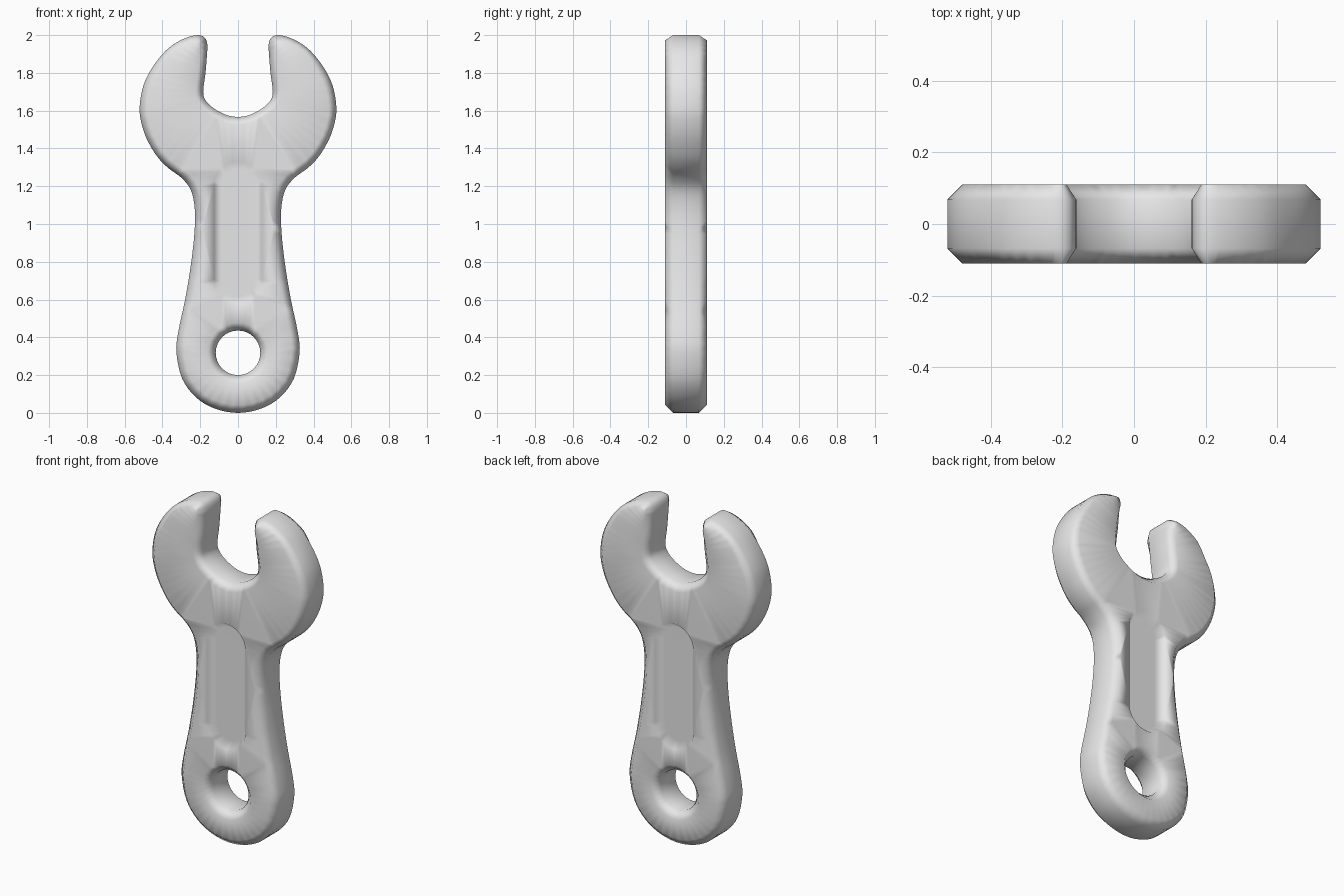
import bpy, bmesh, math
from mathutils import Vector

default = bpy.data.objects.get("Cube")
if default:
    bpy.data.objects.remove(default, do_unlink=True)

HALF_DEPTH = 0.11   # half thickness of the tool
CHAMFER = 0.042     # width and depth of the edge chamfer

# Right half of the silhouette, from the bottom up to the middle of the jaw
HALF = [(0, 0), (.12, .022), (.22, .08), (.295, .18), (.326, .32), (.316, .43),
        (.28, .6), (.25, .78), (.231, .95), (.229, 1.08), (.25, 1.18),
        (.3, 1.245), (.37, 1.297), (.43, 1.36), (.485, 1.455), (.515, 1.55),
        (.52, 1.63), (.5, 1.735), (.453, 1.83), (.38, 1.92), (.3, 1.975),
        (.22, 2), (.178, 1.988), (.162, 1.95), (.164, 1.9), (.172, 1.8),
        (.184, 1.7), (.17, 1.652), (.125, 1.61), (.06, 1.577), (0, 1.567)]


def smooth_loop(points, steps=4):
    """Closed Catmull-Rom curve through the points."""
    pts = [Vector(p) for p in points]
    n, out = len(pts), []
    for i in range(n):
        a, b, c, d = (pts[(i + k) % n] for k in (-1, 0, 1, 2))
        for s in range(steps):
            t = s / steps
            p = (2 * b + (c - a) * t + (2 * a - 5 * b + 4 * c - d) * t * t
                 + (3 * b - a - 3 * c + d) * t ** 3) / 2
            out.append(Vector((p.x, min(max(p.y, 0), 2))))
    return out


def pill_loop(radius, low, high, segments=16):
    """Two half circles joined by straight sides; a circle if low equals high."""
    out = []
    for centre, start in ((high, 0), (low, math.pi)):
        last = segments + (1 if high > low else 0)
        for i in range(last):
            a = start + math.pi * i / segments
            out.append(Vector((radius * math.cos(a), centre + radius * math.sin(a))))
    return out


def inset(points, amount):
    """Offset a counter-clockwise loop to its left; amount depends on height."""
    n, out = len(points), []
    for i, p in enumerate(points):
        t = (points[(i + 1) % n] - points[i - 1]).normalized()
        out.append(p + Vector((-t.y, t.x)) * amount(p.y))
    return out


def ring(bm, points, y):
    return [bm.verts.new((p.x, y, p.y)) for p in points]


def bridge(bm, a, b):
    n = len(a)
    for i in range(n):
        j = (i + 1) % n
        bm.faces.new((a[i], a[j], b[j], b[i]))


def loop_edges(bm, verts):
    return [bm.edges.get((v, verts[i - 1])) for i, v in enumerate(verts)]


def edge_chamfer(z):
    # The chamfer narrows on the thin jaw tips
    return CHAMFER - 0.015 * min(max((z - 1.84) / 0.08, 0), 1)


outline = smooth_loop(HALF + [(-x, z) for x, z in reversed(HALF[1:-1])])
outline_face = inset(outline, edge_chamfer)
hole = pill_loop(0.118, 0.318, 0.318)
hole_face = pill_loop(0.118 + CHAMFER, 0.318, 0.318)
slot_face = pill_loop(0.126, 0.706, 1.204)
slot_floor = pill_loop(0.09, 0.706, 1.204)

bm = bmesh.new()
walls = []
for side in (-1, 1):
    face_y, wall_y = side * HALF_DEPTH, side * (HALF_DEPTH - CHAMFER)
    cap_edges, side_walls = [], []
    # Chamfers of the outer edge and of the hanging hole
    for wall_pts, face_pts in ((outline, outline_face), (hole, hole_face)):
        wall, rim = ring(bm, wall_pts, wall_y), ring(bm, face_pts, face_y)
        bridge(bm, wall, rim)
        cap_edges += loop_edges(bm, rim)
        side_walls.append(wall)
    # Recessed handle slot
    rim, floor = ring(bm, slot_face, face_y), ring(bm, slot_floor, wall_y)
    bridge(bm, rim, floor)
    cap_edges += loop_edges(bm, rim)
    bm.faces.new(floor)
    # Flat face around the openings
    bmesh.ops.triangle_fill(bm, use_beauty=True, edges=cap_edges, normal=(0, side, 0))
    walls.append(side_walls)

# Straight walls between the two sides
for front, back in zip(*walls):
    bridge(bm, front, back)
bmesh.ops.recalc_face_normals(bm, faces=bm.faces[:])
for f in bm.faces:
    f.smooth = True

mesh = bpy.data.meshes.new("wrench_body")
bm.to_mesh(mesh)
bm.free()
body = bpy.data.objects.new("wrench_body", mesh)
bpy.context.collection.objects.link(body)

# Keep the flat faces flat while the chamfers blend softly
body.modifiers.new("soft_edges", 'WEIGHTED_NORMAL').weight = 80

metal = bpy.data.materials.new("light_grey_metal")
metal.use_nodes = True
colour = (0.8, 0.8, 0.8, 1)
metal.diffuse_color = colour
metal.node_tree.nodes["Principled BSDF"].inputs["Base Color"].default_value = colour
mesh.materials.append(metal)
